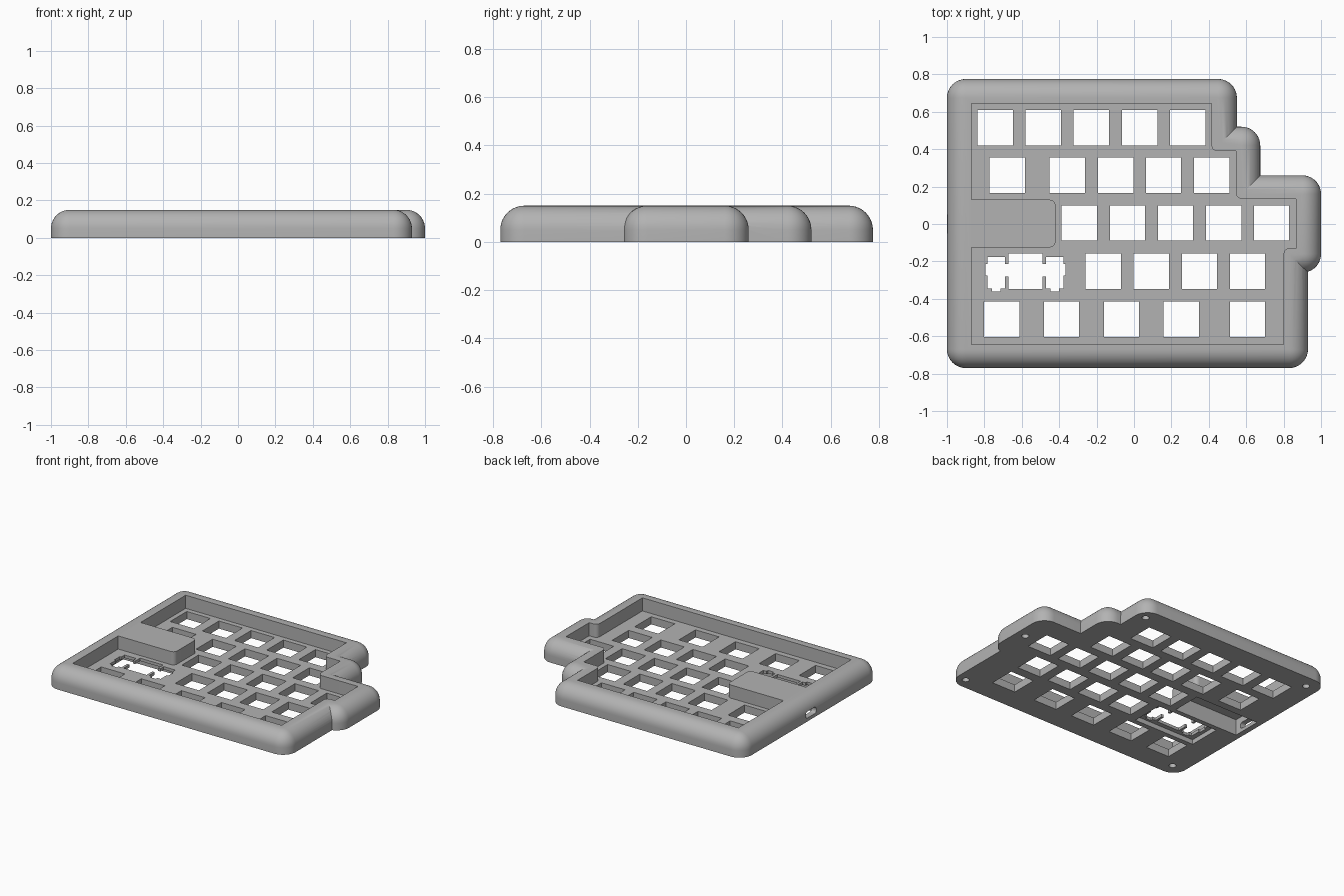
import bpy, bmesh
from math import radians

if "Cube" in bpy.data.objects:
    bpy.data.objects.remove(bpy.data.objects["Cube"], do_unlink=True)

HEIGHT, FLOOR, RADIUS, KEY = 0.15, 0.055, 0.1, 0.189

grey = bpy.data.materials.new("light_grey_plastic")
grey.use_nodes = True
GREY = (0.45, 0.45, 0.45, 1)
grey.diffuse_color = GREY
grey.node_tree.nodes["Principled BSDF"].inputs["Base Color"].default_value = GREY


def rect(x0, x1, y0, y1):
    return [(x0, y0), (x1, y0), (x1, y1), (x0, y1)]


def square(x, y, size):
    h = size / 2
    return rect(x - h, x + h, y - h, y + h)


def add_prism(bm, outline, z0, z1):
    """Extrude a counter-clockwise outline from z0 to z1."""
    face = bm.faces.new([bm.verts.new((x, y, z0)) for x, y in outline])
    top = bmesh.ops.extrude_face_region(bm, geom=[face])["geom"]
    verts = [v for v in top if isinstance(v, bmesh.types.BMVert)]
    bmesh.ops.translate(bm, vec=(0, 0, z1 - z0), verts=verts)


def is_vertical(edge):
    a, b = edge.verts
    return abs(a.co.z - b.co.z) > 0.01


def make(name, outlines, z0, z1, bevel=None, radius=0.0, segments=10):
    """Object from one or more prisms, with edges chosen by a rule rounded."""
    bm = bmesh.new()
    for outline in outlines:
        add_prism(bm, outline, z0, z1)
    bmesh.ops.recalc_face_normals(bm, faces=bm.faces)
    if bevel:
        edges = [e for e in bm.edges if bevel(e)]
        bmesh.ops.bevel(bm, geom=edges, offset=radius, segments=segments,
                        profile=0.5, affect='EDGES', clamp_overlap=False)
        bmesh.ops.recalc_face_normals(bm, faces=bm.faces)
    mesh = bpy.data.meshes.new(name)
    bm.to_mesh(mesh)
    bm.free()
    mesh.materials.append(grey)
    obj = bpy.data.objects.new(name, mesh)
    bpy.context.collection.objects.link(obj)
    return obj


def combine(target, tool, operation):
    """Apply a boolean and discard the tool."""
    mod = target.modifiers.new("boolean", 'BOOLEAN')
    mod.operation, mod.object, mod.solver = operation, tool, 'EXACT'
    mod.use_self = operation == 'DIFFERENCE'
    bpy.context.view_layer.update()
    graph = bpy.context.evaluated_depsgraph_get()
    mesh = bpy.data.meshes.new_from_object(target.evaluated_get(graph))
    target.modifiers.clear()
    target.data = mesh
    bpy.data.objects.remove(tool, do_unlink=True)


def outer_round(edge):
    """Upright convex corners and the whole top rim."""
    if is_vertical(edge):
        return edge.calc_face_angle_signed() > 0
    return edge.verts[0].co.z > HEIGHT / 2


def inner_round(edge):
    return is_vertical(edge) and edge.calc_face_angle_signed() < 0


# Stepped, rounded case body
case = make("keyboard_case", [[(-1, -0.77), (0.93, -0.77), (0.93, 0.1), (0.55, 0.1),
                               (0.55, 0.775), (-1, 0.775)]], 0, HEIGHT, outer_round, RADIUS)
for box in (rect(0, 0.675, -0.15, 0.52), rect(0.2, 1, -0.26, 0.26)):
    combine(case, make("case_step", [box], 0, HEIGHT, outer_round, RADIUS), 'UNION')

# Key well, leaving the controller housing standing on the left
well = [(-0.87, -0.645), (0.8, -0.645), (0.8, -0.13), (0.865, -0.13), (0.865, 0.135),
        (0.545, 0.135), (0.545, 0.39), (0.415, 0.39), (0.415, 0.645), (-0.87, 0.645),
        (-0.87, 0.13), (-0.42, 0.13), (-0.42, -0.125), (-0.87, -0.125)]
combine(case, make("key_well", [well], FLOOR, 0.3, inner_round, 0.03, 5), 'DIFFERENCE')

# Switch openings, row by row
rows = {0.515: (-0.742, -0.485, -0.228, 0.03, 0.287),
        0.26: (-0.678, -0.357, -0.098, 0.158, 0.416),
        0.005: (-0.292, -0.035, 0.222, 0.48, 0.735),
        -0.252: (-0.165, 0.093, 0.35, 0.607),
        -0.51: (-0.708, -0.388, -0.067, 0.253, 0.607)}
openings = [square(x, y, KEY) for y, xs in rows.items() for x in xs]
combine(case, make("switch_openings", openings, -0.1, 0.12), 'DIFFERENCE')

# Stabiliser recess underneath, then its mirrored cutout
combine(case, make("stabiliser_recess", [rect(-0.82, -0.33, -0.38, -0.14)], -0.1, 0.034),
        'DIFFERENCE')
half = [(0, -0.347), (0.092, -0.347), (0.092, -0.28), (0.11, -0.28), (0.11, -0.345),
        (0.133, -0.345), (0.133, -0.362), (0.178, -0.362), (0.178, -0.345), (0.203, -0.345),
        (0.203, -0.275), (0.215, -0.275), (0.215, -0.215), (0.203, -0.215), (0.203, -0.177),
        (0.11, -0.177), (0.11, -0.215), (0.092, -0.215), (0.092, -0.158), (0, -0.158)]
CENTRE = -0.58
cutout = ([(CENTRE + x, y) for x, y in half[1:-1]]
          + [(CENTRE - x, y) for x, y in reversed(half[1:-1])])
combine(case, make("stabiliser_cutout", [cutout], -0.1, 0.12), 'DIFFERENCE')

# Controller bay under the housing and its cable port
combine(case, make("controller_bay", [rect(-0.96, -0.445, -0.105, 0.11)], -0.1, 0.115),
        'DIFFERENCE')
combine(case, make("cable_port", [rect(-1.1, -0.9, -0.06, 0.06)], 0.025, 0.07,
                   lambda e: abs(e.verts[0].co.y - e.verts[1].co.y) < 0.01
                   and not is_vertical(e), 0.018, 4), 'DIFFERENCE')

# Blind screw holes in the underside
for x, y in ((-0.9, 0.68), (0.48, 0.69), (0.93, 0), (0.86, -0.69), (-0.9, -0.68)):
    bpy.ops.mesh.primitive_cylinder_add(vertices=24, radius=0.024, depth=0.16,
                                        location=(x, y, 0))
    combine(case, bpy.context.object, 'DIFFERENCE')

# Smooth fillets with crisp cut edges
bpy.ops.object.select_all(action='DESELECT')
case.select_set(True)
bpy.context.view_layer.objects.active = case
bpy.ops.object.shade_smooth_by_angle(angle=radians(30))
